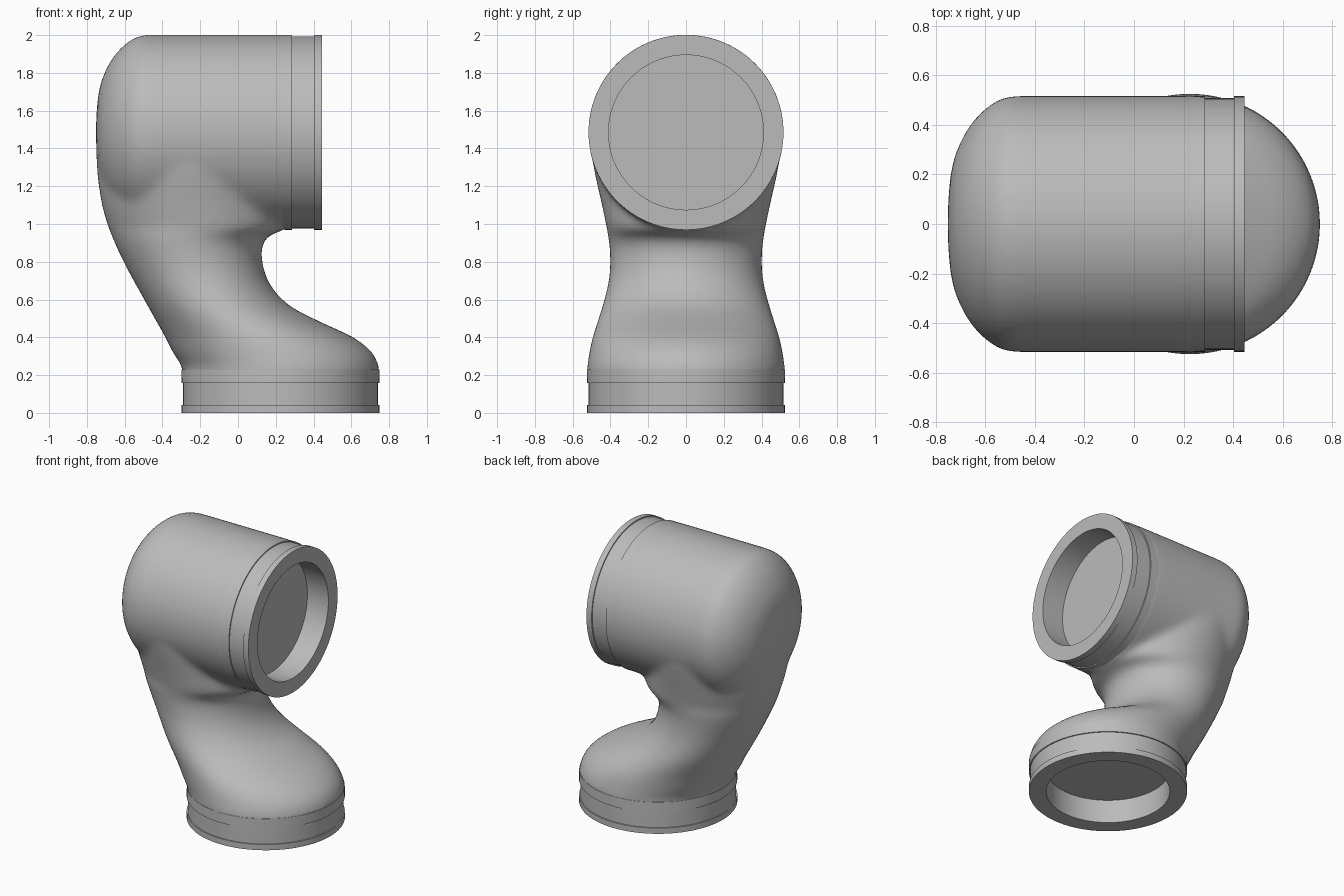
import bpy, bmesh, math
from mathutils import Matrix, Vector

cube = bpy.data.objects.get("Cube")
if cube:
    bpy.data.objects.remove(cube, do_unlink=True)

grey = bpy.data.materials.new("plain grey")
grey.use_nodes = True
COLOUR = (0.5, 0.5, 0.5, 1)
grey.diffuse_color = COLOUR
grey.node_tree.nodes["Principled BSDF"].inputs["Base Color"].default_value = COLOUR


def skin(bm, rings):
    """Join rings of equal length into a closed tube with flat ends."""
    loops = [[bm.verts.new(p) for p in ring] for ring in rings]
    n = len(loops[0])
    for a, b in zip(loops, loops[1:]):
        for i in range(n):
            j = (i + 1) % n
            bm.faces.new((a[i], a[j], b[j], b[i]))
    bm.faces.new(loops[0][::-1])
    bm.faces.new(loops[-1])


def ellipse(cx, z, rx, ry, n=96):
    return [Vector((cx + rx * math.cos(2 * math.pi * i / n),
                    ry * math.sin(2 * math.pi * i / n), z)) for i in range(n)]


def lathe(bm, profile, matrix):
    """Revolve (height, radius) pairs about the local z axis."""
    skin(bm, [[matrix @ p for p in ellipse(0, h, r, r)] for h, r in profile])


def finish(bm, name):
    bmesh.ops.recalc_face_normals(bm, faces=bm.faces[:])
    mesh = bpy.data.meshes.new(name)
    bm.to_mesh(mesh)
    bm.free()
    mesh.materials.append(grey)
    obj = bpy.data.objects.new(name, mesh)
    bpy.context.collection.objects.link(obj)
    bpy.ops.object.select_all(action='DESELECT')
    obj.select_set(True)
    bpy.context.view_layer.objects.active = obj
    bpy.ops.object.shade_smooth_by_angle(angle=math.radians(30))
    return obj


def smooth_curve(keys, steps=6):
    """Catmull-Rom interpolation through the key tuples."""
    pts = [keys[0]] + keys + [keys[-1]]
    out = []
    for a, b, c, d in zip(pts, pts[1:], pts[2:], pts[3:]):
        for s in range(steps):
            t = s / steps
            out.append([0.5 * (2 * q + (r - p) * t + (2 * p - 5 * q + 4 * r - u) * t * t
                               + (3 * q - p - 3 * r + u) * t ** 3)
                        for p, q, r, u in zip(a, b, c, d)])
    return out + [list(keys[-1])]


# Body: sideways domed barrel blended into a bent neck
AXIS_Z = 1.485
sideways = Matrix.Translation((0, 0, AXIS_Z)) @ Matrix.Rotation(math.pi / 2, 4, 'Y')
bm = bmesh.new()
dome = [(-0.752, 0.02), (-0.747, 0.13), (-0.73, 0.25), (-0.69, 0.35),
        (-0.64, 0.425), (-0.58, 0.48), (-0.53, 0.508), (-0.48, 0.517)]
lathe(bm, smooth_curve(dome, 3) + [(0.265, 0.517)], sideways)

# Neck sections: height, back x, front x, half width
neck = [(0.18, -0.3, 0.75, 0.525), (0.24, -0.295, 0.747, 0.523), (0.32, -0.345, 0.71, 0.512),
        (0.4, -0.385, 0.61, 0.495), (0.48, -0.43, 0.44, 0.47), (0.56, -0.475, 0.285, 0.445),
        (0.65, -0.525, 0.19, 0.42), (0.75, -0.58, 0.14, 0.403), (0.86, -0.635, 0.125, 0.403),
        (0.93, -0.665, 0.155, 0.412), (0.98, -0.685, 0.24, 0.42),
        (1.1, -0.72, 0.24, 0.445), (1.28, -0.746, 0.22, 0.485), (1.48, -0.752, 0.2, 0.513)]
skin(bm, [ellipse((b + f) / 2, z, (f - b) / 2, w) for z, b, f, w in smooth_curve(neck)])
body = finish(bm, "elbow_body")
remesh = body.modifiers.new("blend", 'REMESH')
remesh.mode = 'VOXEL'
remesh.voxel_size = 0.02
remesh.use_smooth_shade = True
soften = body.modifiers.new("soften", 'SMOOTH')
soften.factor = 0.5
soften.iterations = 14


# Flanges: grooved collars with a round recess in the open face
def flange(name, radius, groove, matrix):
    bm = bmesh.new()
    lathe(bm, [(0.17, 0.005), (0.17, 0.41), (0, 0.41), (0, radius), (0.042, radius),
               (0.042, radius - groove), (0.158, radius - groove), (0.158, radius),
               (0.23, radius - 0.001), (0.23, 0.005)], matrix)
    return finish(bm, name)


flange("base_flange", 0.525, 0.008, Matrix.Translation((0.225, 0, 0)))
flange("side_flange", 0.516, 0.008,
       Matrix.Translation((0.445, 0, AXIS_Z)) @ Matrix.Rotation(-math.pi / 2, 4, 'Y'))
